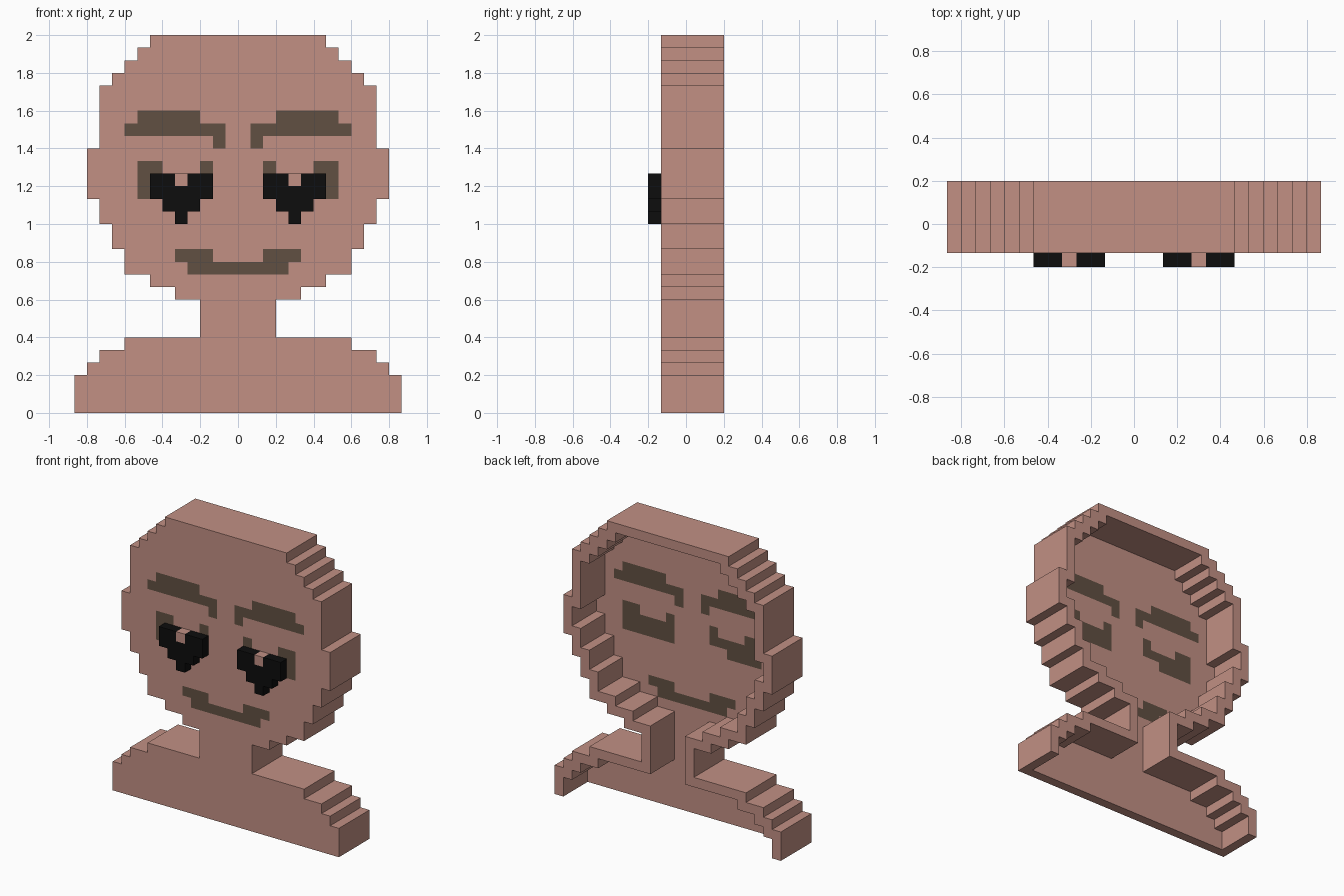
import bpy, bmesh
from mathutils import Vector

cube = bpy.data.objects.get("Cube")
if cube:
    bpy.data.objects.remove(cube, do_unlink=True)

U = 1 / 15          # size of one block
DEPTH = 5           # front panel plus four blocks of rim


def material(name, rgb):
    m = bpy.data.materials.new(name)
    m.use_nodes = True
    m.diffuse_color = (*rgb, 1)
    bsdf = next(n for n in m.node_tree.nodes if n.type == 'BSDF_PRINCIPLED')
    bsdf.inputs["Base Color"].default_value = (*rgb, 1)
    bsdf.inputs["Roughness"].default_value = 0.8
    return m


SKIN, BROWN, BLACK = 0, 1, 2
MATERIALS = [material("skin", (0.539, 0.279, 0.231)),
             material("dark_brown", (0.119, 0.080, 0.054)),
             material("black", (0.004, 0.004, 0.004))]

# Half width of the bust in blocks, as (rows, half width) from the ground up
STEPS = [(3, 13), (1, 12), (1, 11), (1, 9),                      # shoulders
         (3, 3),                                                 # neck
         (1, 5), (1, 7), (2, 9), (2, 10), (2, 11), (4, 12),      # jaw, ears
         (5, 11), (1, 10), (1, 9), (1, 8), (1, 7)]               # crown
HALF = [w for n, w in STEPS for _ in range(n)]

# Mirrored painted features: first and last column, first and last row
PAINT = [(3, 7, 23, 23), (1, 8, 22, 22), (1, 1, 21, 21),         # brows
         (6, 7, 17, 19), (2, 2, 19, 19), (2, 5, 17, 18),         # eye outlines
         (2, 4, 12, 12), (0, 3, 11, 11)]                         # mouth

# Mirrored heart eyes, with a skin block in the notch
HEART = [(2, 6, 17, 18), (3, 5, 16, 16), (4, 4, 15, 15)]


def side(c):
    """Column counted outwards from the middle."""
    return c if c >= 0 else -1 - c


def within(rects, c, r):
    return any(a <= side(c) <= b and lo <= r <= hi for a, b, lo, hi in rects)


def filled(c, r):
    return r < 0 or (r < len(HALF) and side(c) < HALF[r])


def on_rim(c, r):
    return not all(filled(c + i, r + j) for i in (-1, 0, 1) for j in (-1, 0, 1))


# Front panel, rim behind it and hearts in front, as blocks with a colour
blocks = {}
for r, half in enumerate(HALF):
    for c in range(-half, half):
        hidden_gap = c < 0 and side(c) in (2, 3) and r == 17
        blocks[c, 0, r] = BROWN if within(PAINT, c, r) and not hidden_gap else SKIN
        if on_rim(c, r):
            for k in range(1, DEPTH):
                blocks[c, k, r] = SKIN
        if within(HEART, c, r):
            blocks[c, -1, r] = SKIN if (side(c), r) == (4, 18) else BLACK


def build(name, belongs):
    """Mesh the outer faces of the blocks chosen by belongs(c, k, r)."""
    bm = bmesh.new()
    for cell, colour in blocks.items():
        if not belongs(*cell):
            continue
        centre = Vector(cell) + Vector((0.5, 0.5, 0.5))
        for axis in range(3):
            for sign in (-1, 1):
                near = list(cell)
                near[axis] += sign
                if tuple(near) in blocks:
                    continue
                n, u, v = Vector(), Vector(), Vector()
                n[axis], u[(axis + 1) % 3], v[(axis + 2) % 3] = sign / 2, sign / 2, 0.5
                corners = [centre + n + a * u + b * v
                           for a, b in ((-1, -1), (1, -1), (1, 1), (-1, 1))]
                face = bm.faces.new([bm.verts.new((p.x * U, (p.y - 2) * U, p.z * U))
                                     for p in corners])
                face.material_index = colour
    bmesh.ops.remove_doubles(bm, verts=bm.verts, dist=1e-4)
    mesh = bpy.data.meshes.new(name)
    bm.to_mesh(mesh)
    bm.free()
    for m in MATERIALS:
        mesh.materials.append(m)
    bpy.context.collection.objects.link(bpy.data.objects.new(name, mesh))


build("shoulders", lambda c, k, r: r < 6)
build("neck", lambda c, k, r: 6 <= r < 9)
build("head", lambda c, k, r: r >= 9 and k >= 0)
build("left_heart_eye", lambda c, k, r: k < 0 and c >= 0)
build("right_heart_eye", lambda c, k, r: k < 0 and c < 0)
